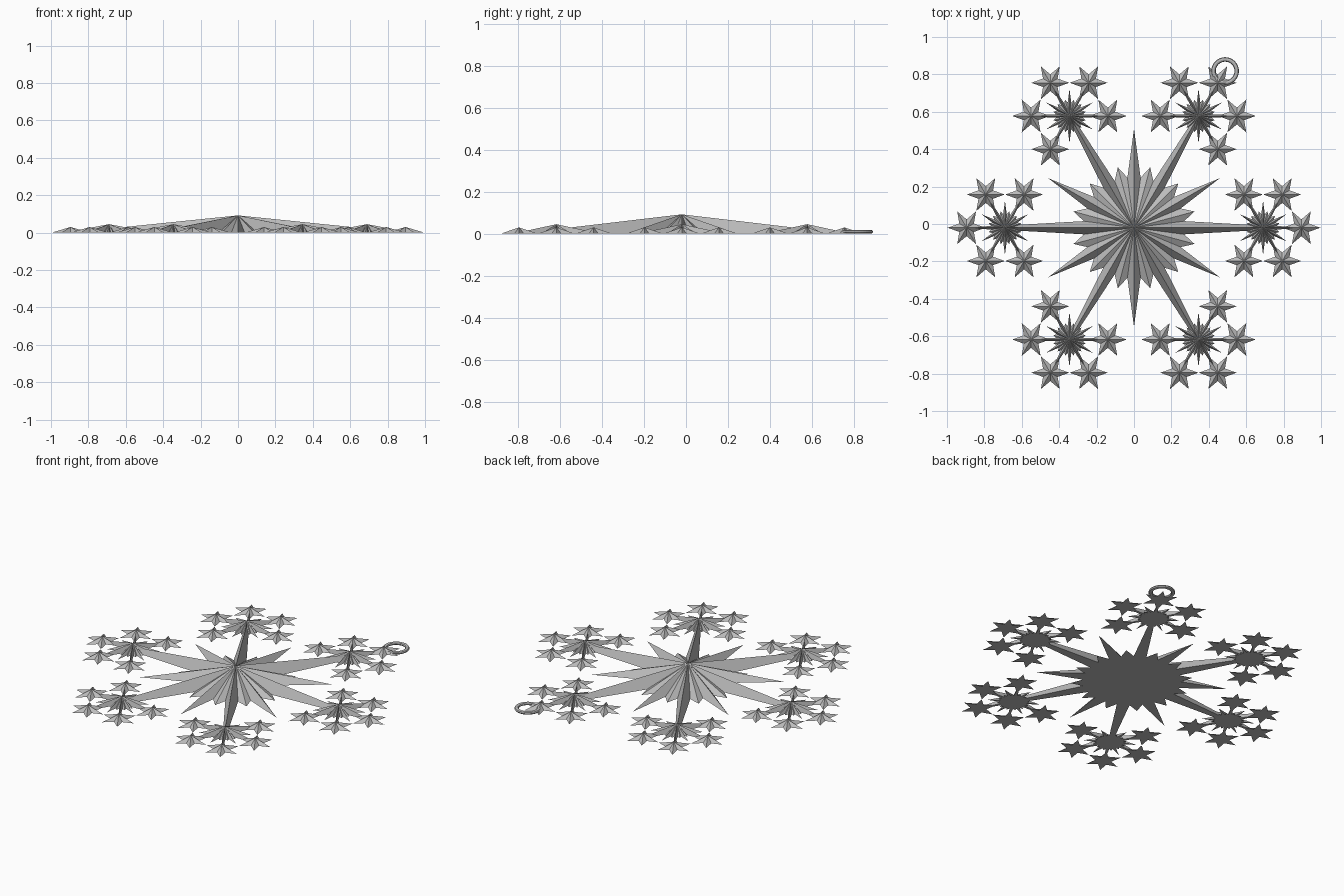
import bpy, bmesh
from math import sin, cos, pi, radians

if "Cube" in bpy.data.objects:
    bpy.data.objects.remove(bpy.data.objects["Cube"])

grey = bpy.data.materials.new("plain_grey")
grey.use_nodes = True
colour = (0.5, 0.5, 0.5, 1)
grey.diffuse_color = colour
grey.node_tree.nodes["Principled BSDF"].inputs["Base Color"].default_value = colour

CENTRE_Y = -0.02


def star(name, x, y, height, tips, valley):
    """Faceted flat-backed star; tips is the repeating cycle of ray lengths over 60 degrees."""
    n = 6 * len(tips)
    bm = bmesh.new()
    apex = bm.verts.new((0, 0, height))
    rim = []
    for i in range(n):
        for r, a in ((tips[i % len(tips)], i), (valley, i + 0.5)):
            t = 2 * pi * a / n
            rim.append(bm.verts.new((r * cos(t), r * sin(t), 0)))
    for a, b in zip(rim, rim[1:] + rim[:1]):
        bm.faces.new((apex, a, b))
    bm.faces.new(rim[::-1])
    mesh = bpy.data.meshes.new(name)
    bm.to_mesh(mesh)
    bm.free()
    mesh.materials.append(grey)
    obj = bpy.data.objects.new(name, mesh)
    obj.location = (x, y, 0)
    bpy.context.collection.objects.link(obj)


# Large central star
star("central_star", 0, CENTRE_Y, 0.092, (0.9, 0.335, 0.53, 0.335), 0.27)

# Six clusters: a medium star ringed by five small ones, open towards the centre
for k in range(6):
    a = radians(60 * k)
    cx, cy = 0.69 * cos(a), CENTRE_Y + 0.69 * sin(a)
    star(f"cluster_star_{k}", cx, cy, 0.045, (0.24, 0.09, 0.145, 0.09), 0.073)
    for j in range(-2, 3):
        b = a + radians(60 * j)
        star(f"small_star_{k}_{j + 2}", cx + 0.205 * cos(b), cy + 0.205 * sin(b),
             0.03, (0.101,), 0.045)

# Hanging ring
bpy.ops.mesh.primitive_torus_add(location=(0.487, 0.818, 0.009), major_radius=0.062,
                                 minor_radius=0.012, major_segments=32, minor_segments=8)
ring = bpy.context.object
ring.name = "hanging_ring"
ring.scale.z = 0.75
ring.data.materials.append(grey)
